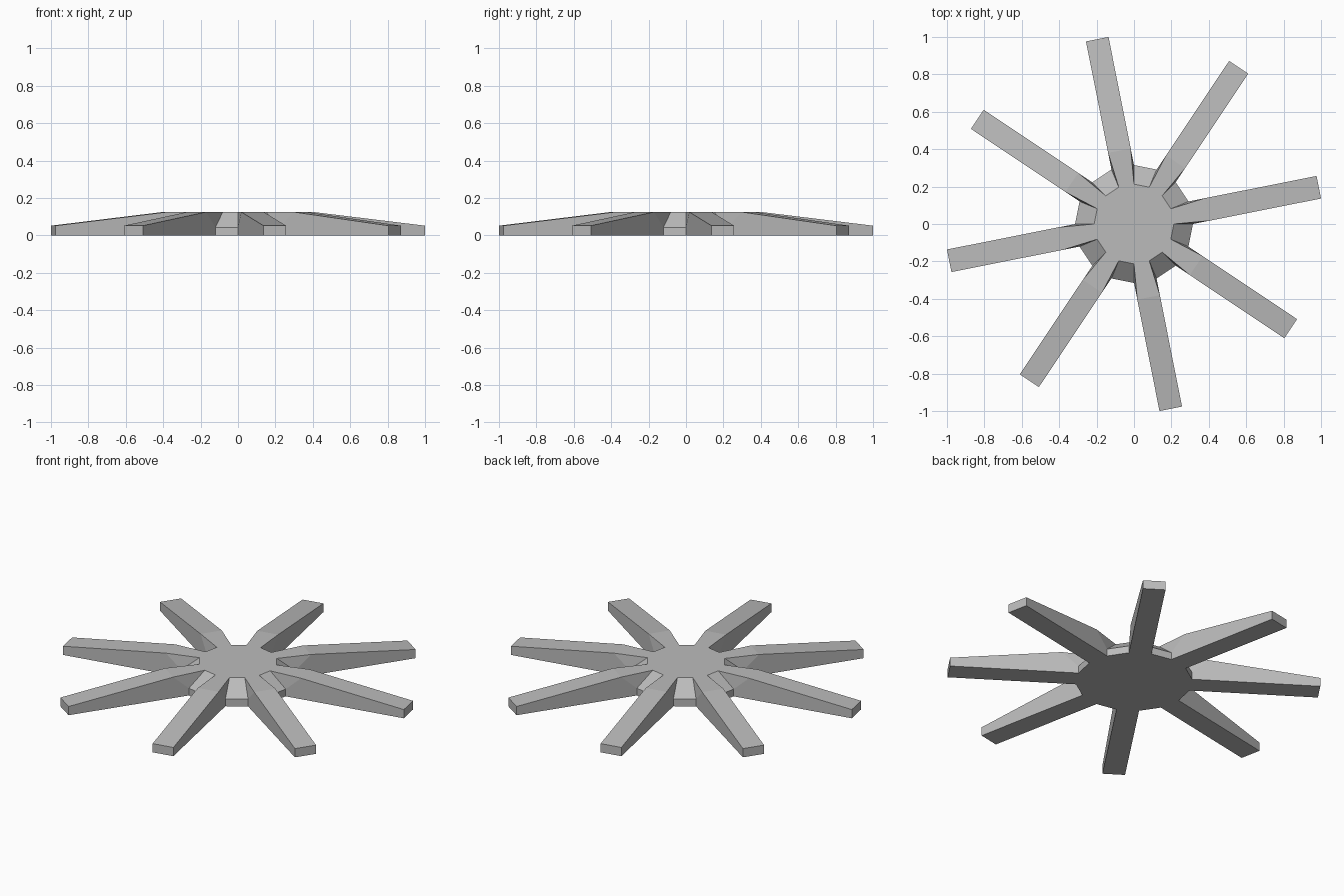
import bpy, bmesh
from math import cos, sin, pi
from mathutils import Vector

cube = bpy.data.objects.get("Cube")
if cube:
    bpy.data.objects.remove(cube)

SIDES = 16
STEP = 2 * pi / SIDES
HUB_R, TOP_R = 0.315, 0.213
COLLAR_Z, TOP_Z, TIP_Z = 0.043, 0.125, 0.052
BEND_R, TIP_R = 0.4, 1.0075
HALF_W = HUB_R * sin(STEP / 2)

grey = bpy.data.materials.new("plain grey")
grey.use_nodes = True
grey.diffuse_color = (0.5, 0.5, 0.5, 1)
grey.node_tree.nodes["Principled BSDF"].inputs["Base Color"].default_value = (0.5, 0.5, 0.5, 1)

bm = bmesh.new()


def ring(radius, z):
    return [bm.verts.new((radius * cos(i * STEP), radius * sin(i * STEP), z))
            for i in range(SIDES)]


def section(angle, dist, top):
    """Four corners across an arm: right low, right high, left high, left low."""
    out = Vector((cos(angle), sin(angle), 0))
    side = Vector((-sin(angle), cos(angle), 0)) * HALF_W
    return [bm.verts.new(out * dist + side * s + Vector((0, 0, z)))
            for s, z in ((-1, 0), (-1, top), (1, top), (1, 0))]


# Hub: sixteen-sided plate with a low collar and a tapered top
low, mid, high = ring(HUB_R, 0), ring(HUB_R, COLLAR_Z), ring(TOP_R, TOP_Z)
bm.faces.new(low[::-1])
bm.faces.new(high)

for i in range(SIDES):
    j = (i + 1) % SIDES
    if i % 2:
        # Open hub facet between two arms
        bm.faces.new((low[i], low[j], mid[j], mid[i]))
        bm.faces.new((mid[i], mid[j], high[j], high[i]))
        continue
    # Arm growing out of the facet, level to the bend and then sloping to the tip
    angle = (i + 0.5) * STEP
    bend = section(angle, BEND_R, TOP_Z)
    tip = section(angle, TIP_R, TIP_Z)
    bm.faces.new((low[i], bend[0], bend[1], mid[i]))
    bm.faces.new((mid[i], bend[1], high[i]))
    bm.faces.new((high[i], bend[1], bend[2], high[j]))
    bm.faces.new((high[j], bend[2], mid[j]))
    bm.faces.new((mid[j], bend[2], bend[3], low[j]))
    bm.faces.new((low[j], bend[3], bend[0], low[i]))
    for a in range(4):
        b = (a + 1) % 4
        bm.faces.new((bend[a], tip[a], tip[b], bend[b]))
    bm.faces.new(tip)

bmesh.ops.recalc_face_normals(bm, faces=bm.faces)
mesh = bpy.data.meshes.new("hub_with_arms")
bm.to_mesh(mesh)
bm.free()
mesh.materials.append(grey)
bpy.context.collection.objects.link(bpy.data.objects.new("hub_with_arms", mesh))
